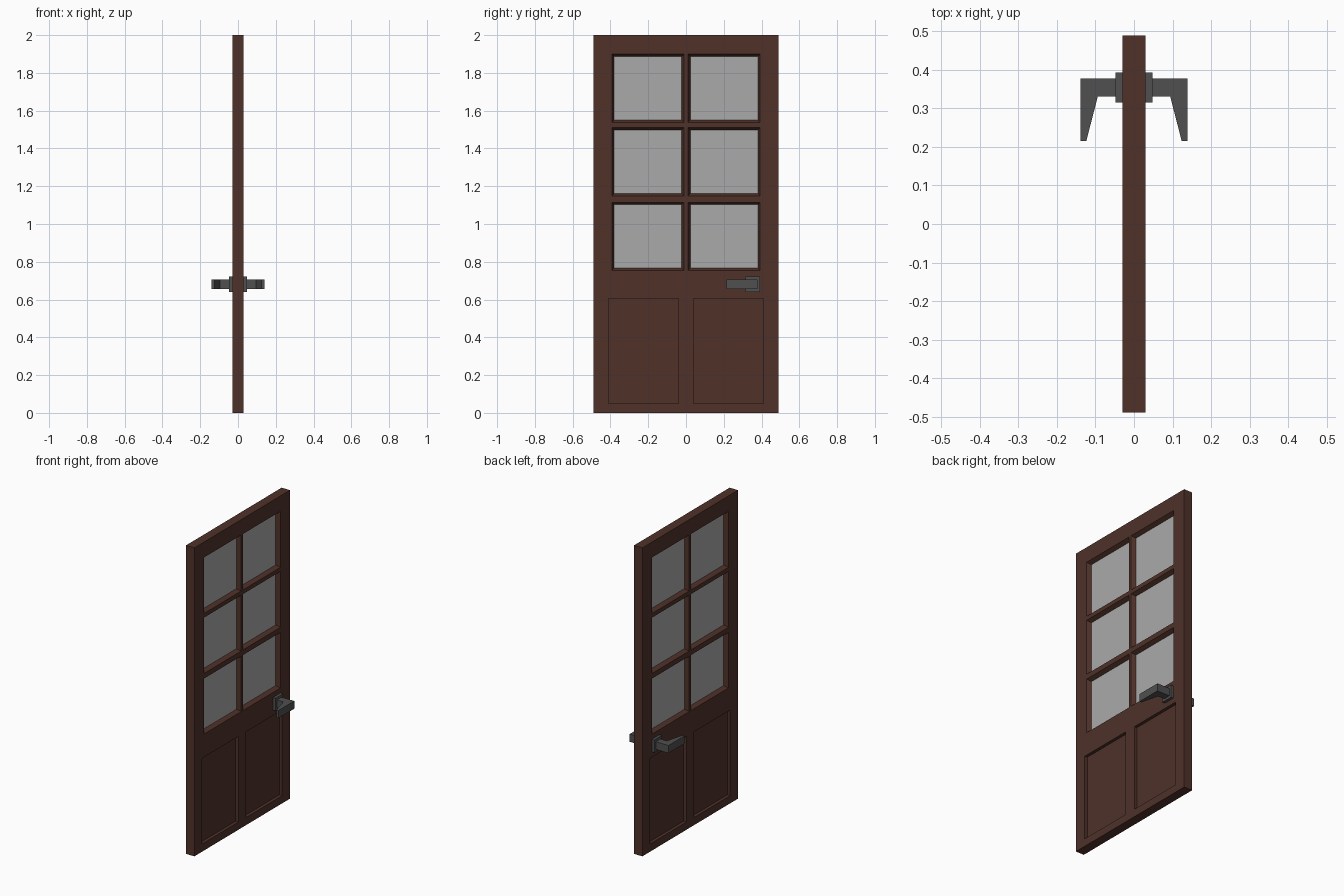
import bpy, bmesh

if "Cube" in bpy.data.objects:
    bpy.data.objects.remove(bpy.data.objects["Cube"])


def material(name, color):
    m = bpy.data.materials.new(name)
    m.diffuse_color = color
    m.use_nodes = True
    m.node_tree.nodes["Principled BSDF"].inputs["Base Color"].default_value = m.diffuse_color
    return m


WOOD = material("dark_wood", (0.08, 0.032, 0.023, 1))
METAL = material("dark_metal", (0.08, 0.08, 0.08, 1))
GLASS = material("glass", (0.4, 0.4, 0.4, 0.6))


def loft(bm, rings):
    """Join equal-length rings of points into a closed solid."""
    vs = [[bm.verts.new(p) for p in r] for r in rings]
    n = len(vs[0])
    bm.faces.new(vs[0])
    bm.faces.new(vs[-1])
    for a, b in zip(vs, vs[1:]):
        for i in range(n):
            j = (i + 1) % n
            bm.faces.new((a[i], a[j], b[j], b[i]))


def rect(x, y0, y1, z0, z1, inset=0):
    y0, y1, z0, z1 = y0 + inset, y1 - inset, z0 + inset, z1 - inset
    return [(x, y0, z0), (x, y1, z0), (x, y1, z1), (x, y0, z1)]


def box(bm, x0, x1, *r):
    loft(bm, [rect(x0, *r), rect(x1, *r)])


def finish(bm, name, mat=None):
    bmesh.ops.recalc_face_normals(bm, faces=bm.faces)
    me = bpy.data.meshes.new(name)
    bm.to_mesh(me)
    bm.free()
    ob = bpy.data.objects.new(name, me)
    bpy.context.collection.objects.link(ob)
    if mat:
        me.materials.append(mat)
    return ob


# Openings: six windows and two lower panels
T = 0.03
INSET = 0.013
columns = [(-0.393, -0.01), (0.01, 0.393)]
rows = [(0.755, 1.115), (1.148, 1.51), (1.537, 1.9)]
windows = [(*c, *r) for c in columns for r in rows]
panels = [(-0.41, -0.04, 0.05, 0.605), (0.04, 0.41, 0.05, 0.605)]

# Cutter with bevelled window reveals and recessed panels
bm = bmesh.new()
for w in windows:
    profile = [(-T - 0.01, 0), (-T, 0), (-0.005, INSET),
               (0.005, INSET), (T, 0), (T + 0.01, 0)]
    loft(bm, [rect(x, *w, inset=i) for x, i in profile])
for p in panels:
    box(bm, -T - 0.01, -0.01, *p)
    box(bm, 0.01, T + 0.01, *p)
cutter = finish(bm, "opening_cutter", WOOD)
cutter.hide_render = True

# Door leaf
bm = bmesh.new()
box(bm, -T, T, -0.49, 0.49, 0, 2)
door = finish(bm, "door_leaf", WOOD)
mod = door.modifiers.new("openings", "BOOLEAN")
mod.object = cutter
mod.solver = "EXACT"
bpy.context.view_layer.objects.active = door
bpy.ops.object.modifier_apply(modifier=mod.name)
bpy.data.objects.remove(cutter)

# Glass panes
bm = bmesh.new()
for y0, y1, z0, z1 in windows:
    box(bm, -0.004, 0.004, y0 + INSET, y1 - INSET, z0 + INSET, z1 - INSET)
finish(bm, "window_panes", GLASS)

# Handles: back plate and tapered lever, mirrored to the other face
bm = bmesh.new()
box(bm, T, 0.048, 0.315, 0.393, 0.64, 0.722)
plate = finish(bm, "handle_plate", METAL)
outline = [(0.048, 0.378), (0.139, 0.378), (0.139, 0.215),
           (0.124, 0.215), (0.094, 0.331), (0.048, 0.331)]
bm = bmesh.new()
loft(bm, [[(x, y, z) for x, y in outline] for z in (0.655, 0.705)])
lever = finish(bm, "handle_lever", METAL)
for ob in (plate, lever):
    ob.modifiers.new("mirror", "MIRROR")
